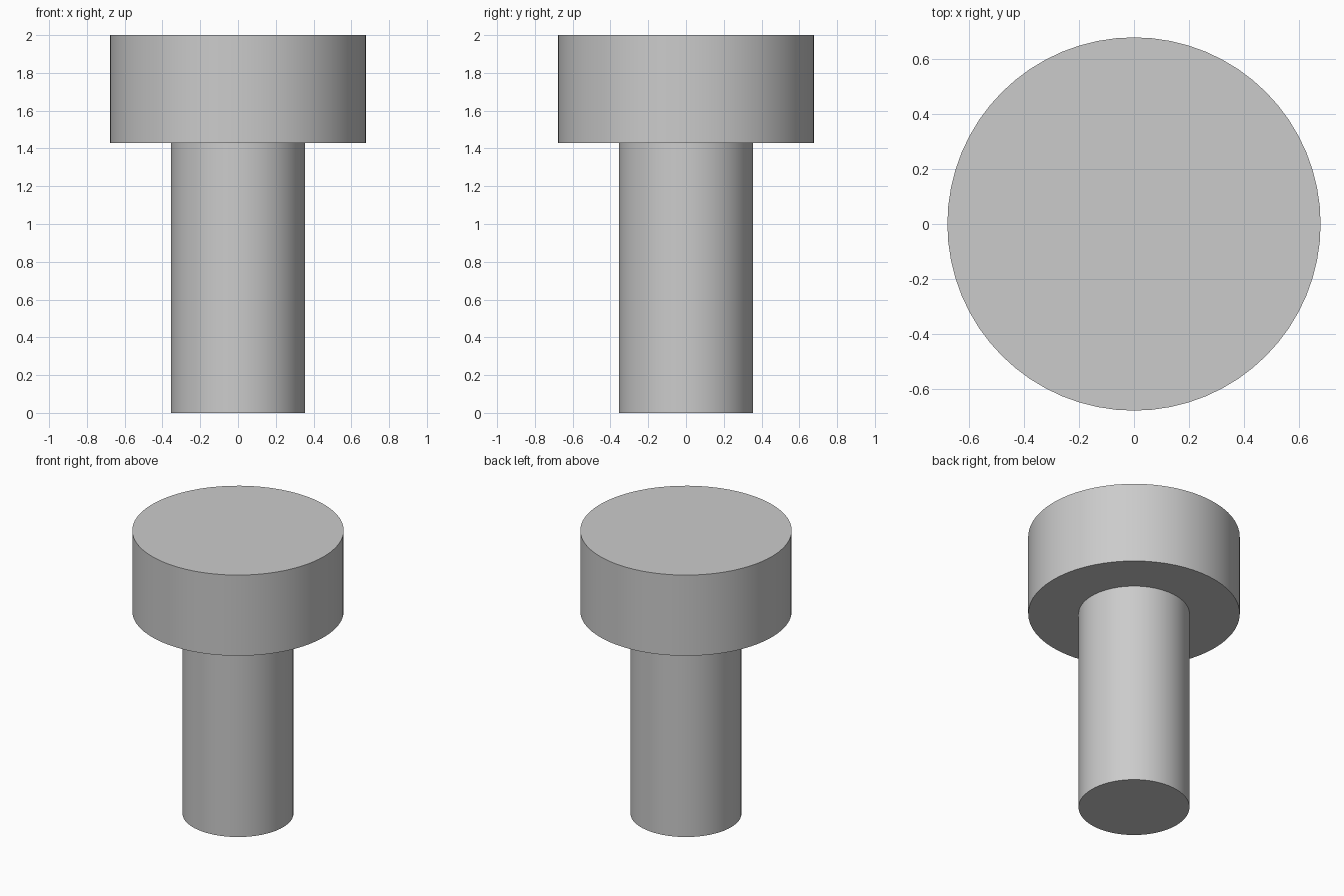
import bpy
import bmesh
import math

cube = bpy.data.objects.get("Cube")
if cube:
    bpy.data.objects.remove(cube, do_unlink=True)

SEGMENTS = 64
SHAFT_RADIUS, HEAD_RADIUS = 0.355, 0.677
HEAD_BOTTOM, HEAD_TOP = 1.43, 2.0

# Plain grey metal
grey = bpy.data.materials.new("light_grey")
grey.use_nodes = True
colour = (0.6, 0.6, 0.6, 1)
grey.diffuse_color = colour
grey.node_tree.nodes["Principled BSDF"].inputs["Base Color"].default_value = colour

# Half profile: shaft end, shaft side, head underside, head side, head top
profile = [(0, 0), (SHAFT_RADIUS, 0), (SHAFT_RADIUS, HEAD_BOTTOM),
           (HEAD_RADIUS, HEAD_BOTTOM), (HEAD_RADIUS, HEAD_TOP), (0, HEAD_TOP)]

# Turn the profile around the z axis into one closed bolt
bm = bmesh.new()
verts = [bm.verts.new((r, 0, z)) for r, z in profile]
edges = [bm.edges.new(pair) for pair in zip(verts, verts[1:])]
bmesh.ops.spin(bm, geom=verts + edges, cent=(0, 0, 0), axis=(0, 0, 1),
               angle=math.tau, steps=SEGMENTS, use_merge=True)
bmesh.ops.remove_doubles(bm, verts=bm.verts, dist=0.0001)
bmesh.ops.recalc_face_normals(bm, faces=bm.faces)

mesh = bpy.data.meshes.new("bolt")
bm.to_mesh(mesh)
bm.free()
mesh.materials.append(grey)
bolt = bpy.data.objects.new("bolt", mesh)
bpy.context.collection.objects.link(bolt)

# Smooth round sides, crisp rims
bpy.ops.object.select_all(action="DESELECT")
bolt.select_set(True)
bpy.context.view_layer.objects.active = bolt
bpy.ops.object.shade_smooth_by_angle(angle=math.radians(30))
